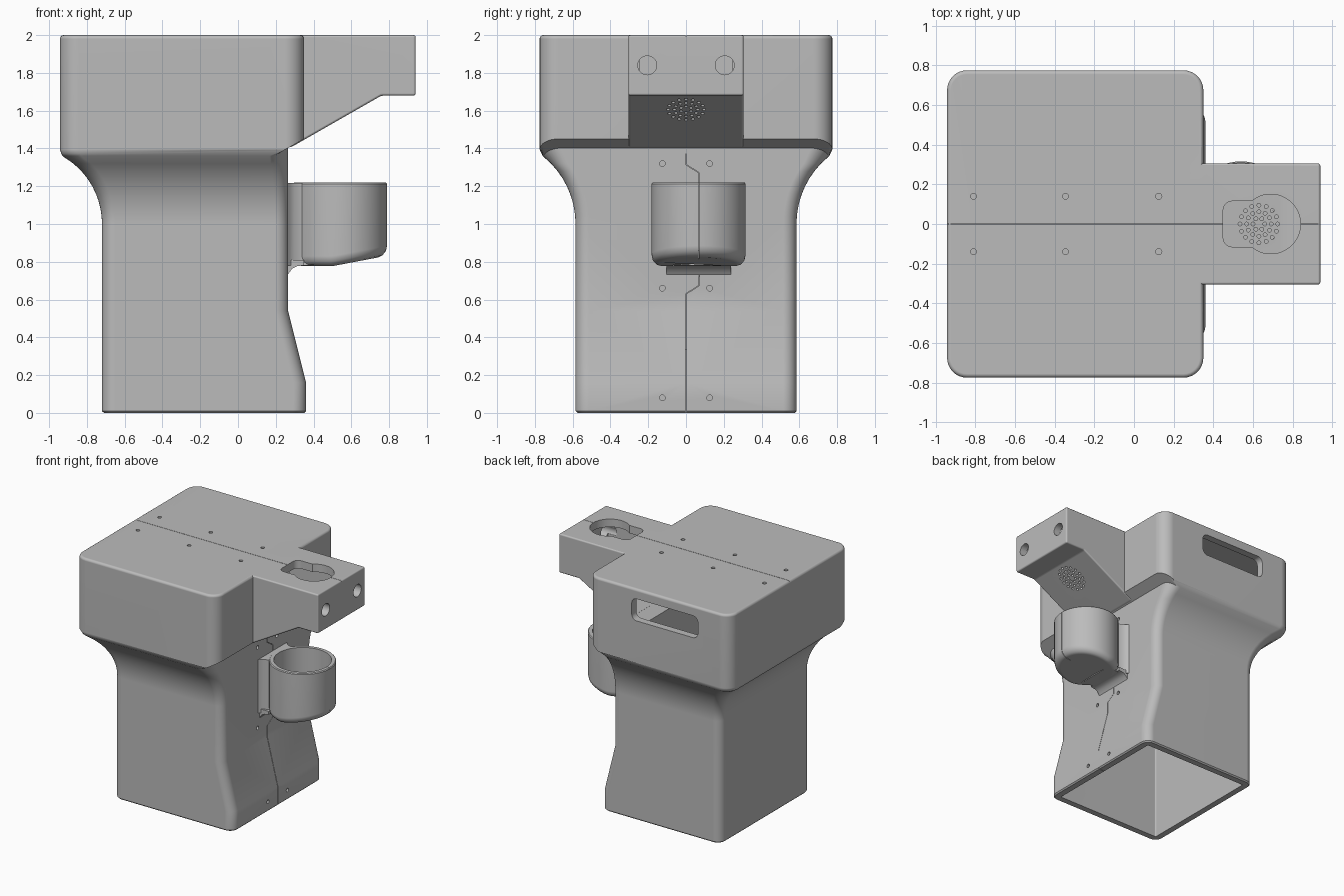
import bpy, bmesh, math
from mathutils import Matrix, Vector

cube = bpy.data.objects.get("Cube")
if cube:
    bpy.data.objects.remove(cube)

grey = bpy.data.materials.new("plain grey")
grey.use_nodes = True
grey.diffuse_color = (0.5, 0.5, 0.5, 1)
grey.node_tree.nodes["Principled BSDF"].inputs["Base Color"].default_value = (0.5, 0.5, 0.5, 1)


def make(name, bm):
    bmesh.ops.recalc_face_normals(bm, faces=bm.faces)
    mesh = bpy.data.meshes.new(name)
    bm.to_mesh(mesh)
    bm.free()
    mesh.materials.append(grey)
    obj = bpy.data.objects.new(name, mesh)
    bpy.context.collection.objects.link(obj)
    return obj


def loft(name, rings):
    bm = bmesh.new()
    loops = [[bm.verts.new(p) for p in ring] for ring in rings]
    n = len(loops[0])
    for low, high in zip(loops, loops[1:]):
        for i in range(n):
            j = (i + 1) % n
            bm.faces.new((low[i], low[j], high[j], high[i]))
    bm.faces.new(loops[0])
    bm.faces.new(loops[-1])
    return make(name, bm)


def prism(name, pts, axis, a, b, bevel=0):
    place = {"x": lambda p, d: (d, p[0], p[1]),
             "y": lambda p, d: (p[0], d, p[1]),
             "z": lambda p, d: (p[0], p[1], d)}[axis]
    obj = loft(name, [[place(p, d) for p in pts] for d in (a, b)])
    if bevel:
        bm = bmesh.new()
        bm.from_mesh(obj.data)
        bmesh.ops.bevel(bm, geom=bm.edges[:], offset=bevel, segments=3,
                        profile=0.5, affect="EDGES")
        bm.to_mesh(obj.data)
        bm.free()
    return obj


def rounded(x0, x1, y0, y1, r, n=8):
    pts = []
    corners = ((x1 - r, y1 - r), (x0 + r, y1 - r), (x0 + r, y0 + r), (x1 - r, y0 + r))
    for k, (cx, cy) in enumerate(corners):
        for i in range(n + 1):
            t = (k + i / n) * math.pi / 2
            pts.append((cx + r * math.cos(t), cy + r * math.sin(t)))
    return pts


def circle(cx, cy, r, n=48):
    return [(cx + r * math.cos(t), cy + r * math.sin(t))
            for t in (2 * math.pi * i / n for i in range(n))]


def drills(name, spots, axis, r, depth):
    bm = bmesh.new()
    turn = Matrix.Rotation(math.pi / 2, 4, "Y") if axis == "x" else Matrix()
    for p in spots:
        bmesh.ops.create_cone(bm, cap_ends=True, segments=12, radius1=r, radius2=r,
                              depth=depth, matrix=Matrix.Translation(Vector(p)) @ turn)
    return make(name, bm)


def combine(target, tool, op="DIFFERENCE"):
    mod = target.modifiers.new(op, "BOOLEAN")
    mod.operation = op
    mod.solver = "EXACT"
    mod.object = tool
    bpy.context.view_layer.objects.active = target
    bpy.ops.object.modifier_apply(modifier=mod.name)
    bpy.data.objects.remove(tool)


def finish(obj):
    bpy.ops.object.select_all(action="DESELECT")
    obj.select_set(True)
    bpy.context.view_layer.objects.active = obj
    bpy.ops.object.shade_smooth_by_angle(angle=math.radians(32))
    mod = obj.modifiers.new("even shading", "WEIGHTED_NORMAL")
    mod.keep_sharp = True


def shell(name, wall, base, top):
    """Flared column with a wide head, shrunk inwards by the wall thickness."""
    slope = 0.571

    def ring(z, x0, x1, hy, r, lift=False):
        pts = rounded(x0 + wall, x1 - wall, wall - hy, hy - wall, max(r - wall, 0.008))
        return [(x, y, max(z, 1.402 + wall * 1.15 + (x - 0.265) * slope) if lift else z)
                for x, y in pts]

    rings = [ring(base, -0.72, 0.36, 0.585, 0.07)]
    if not wall:
        rings = [ring(0, -0.71, 0.35, 0.575, 0.06), ring(0.01, -0.72, 0.36, 0.585, 0.07)]
    rings += [ring(0.16, -0.72, 0.36, 0.585, 0.07), ring(0.54, -0.72, 0.265, 0.585, 0.07)]
    for i in range(10):
        h = 0.36 * i / 9
        dx = 0.414 - math.sqrt(0.414 ** 2 - h * h)
        dy = 0.46 - math.sqrt(0.46 ** 2 - h * h)
        rings.append(ring(1 + h, -0.72 - dx, 0.265, 0.585 + dy, 0.07 + dy / 6, i == 9))
    rings.append(ring(1.372, -0.935, 0.34, 0.765, 0.1, True))
    rings.append(ring(1.395, -0.943, 0.35, 0.775, 0.1, True))
    if wall:
        rings.append(ring(top, -0.943, 0.35, 0.775, 0.1))
    else:
        for i in range(5):
            t = i * math.pi / 8
            s = 0.02 * (1 - math.cos(t))
            rings.append(ring(top - 0.02 + 0.02 * math.sin(t), s - 0.943, 0.35 - s,
                              0.775 - s, 0.1 - s))
    return loft(name, rings)


# Hollow body with its projecting arm
body = shell("body", 0, 0, 2)
arm = prism("arm", [(0.1, 2), (0.94, 2), (0.94, 1.68), (0.76, 1.68), (0.28, 1.406), (0.1, 1.406)],
            "y", -0.305, 0.305, 0.012)
combine(body, arm, "UNION")
cavity = shell("cavity", 0.06, -0.1, 1.94)
combine(body, cavity)
arm_cavity = prism("arm_cavity", [(0.1, 1.935), (0.88, 1.935), (0.88, 1.74), (0.745, 1.74), (0.1, 1.38)],
                   "y", -0.245, 0.245)
combine(body, arm_cavity)

# Hand slot in the back and keyhole opening in the arm top
combine(body, prism("slot", rounded(-0.65, -0.05, 1.74, 1.92, 0.045), "y", 0.6, 0.9))
combine(body, prism("opening", rounded(0.45, 0.72, -0.115, 0.115, 0.045), "z", 1.9, 2.1))
combine(body, prism("round_opening", circle(0.69, 0, 0.15), "z", 1.89, 2.11))

# Round holes in the arm end
for y in (-0.205, 0.205):
    combine(body, prism("end_hole", circle(y, 1.84, 0.05, 32), "x", 0.8, 1))

# Perforated grille through the sloping arm floor
grille = []
for r, n in ((0.03, 6), (0.062, 12), (0.095, 16)):
    grille += [(x, y, 1.6) for x, y in circle(0.63, 0, r, n)]
combine(body, drills("grille", grille, "z", 0.0095, 0.4))

# Screw holes on top and on the cup side
combine(body, drills("top_screws", [(x, y, 2) for x in (-0.81, -0.345, 0.125)
                                    for y in (-0.14, 0.14)], "z", 0.015, 0.06))
side = [(x, y, z) for x, z in ((0.265, 1.32), (0.265, 0.66), (0.36, 0.08))
        for y in (-0.125, 0.125)]
combine(body, drills("side_screws", side, "x", 0.015, 0.06))

# Fine joint lines
path = [(0, -0.02), (0, 0.63), (0.07, 0.675), (0.07, 1.27), (0, 1.315), (0, 1.37)]
joint = [(y - 0.002, z) for y, z in path] + [(y + 0.002, z) for y, z in reversed(path)]
combine(body, prism("side_joint", joint, "x", 0.257, 0.5))
combine(body, prism("top_joint", rounded(-0.95, 0.95, -0.0015, 0.0015, 0.0005, 1), "z", 1.992, 2.02))
finish(body)

# Cup holder with a sloping underside
cx, cy = 0.54, 0.067
rings = []
for r, z in ((0.2, 0.777), (0.225, 0.784), (0.243, 0.803), (0.249, 0.83), (0.249, 1.213), (0.243, 1.22)):
    rings.append([(x, y, z + (max(0, x - 0.5) * 0.19 if z < 1 else 0))
                  for x, y in circle(cx, cy, r, 64)])
cup = loft("cup_holder", rings)
neck = [(0.255, 0.2), (0.275, 0.175), (0.3, 0.155), (0.335, 0.145), (0.38, 0.15), (0.45, 0.16)]
outline = [(x, cy + w) for x, w in neck] + [(x, cy - w) for x, w in reversed(neck)]
combine(cup, prism("neck", outline, "z", 0.78, 1.217), "UNION")
gusset = [(0.255, 0.72), (0.27, 0.74), (0.285, 0.762), (0.31, 0.776), (0.35, 0.782), (0.35, 0.81), (0.255, 0.81)]
combine(cup, prism("gusset", gusset, "y", cy - 0.17, cy + 0.17), "UNION")
combine(cup, prism("cup_bore", circle(cx, cy, 0.215, 64), "z", 0.86, 1.4))
combine(cup, prism("cup_joint", rounded(0.7, 0.9, cy - 0.0015, cy + 0.0015, 0.0005, 1), "z", 0.7, 1.4))
finish(cup)
